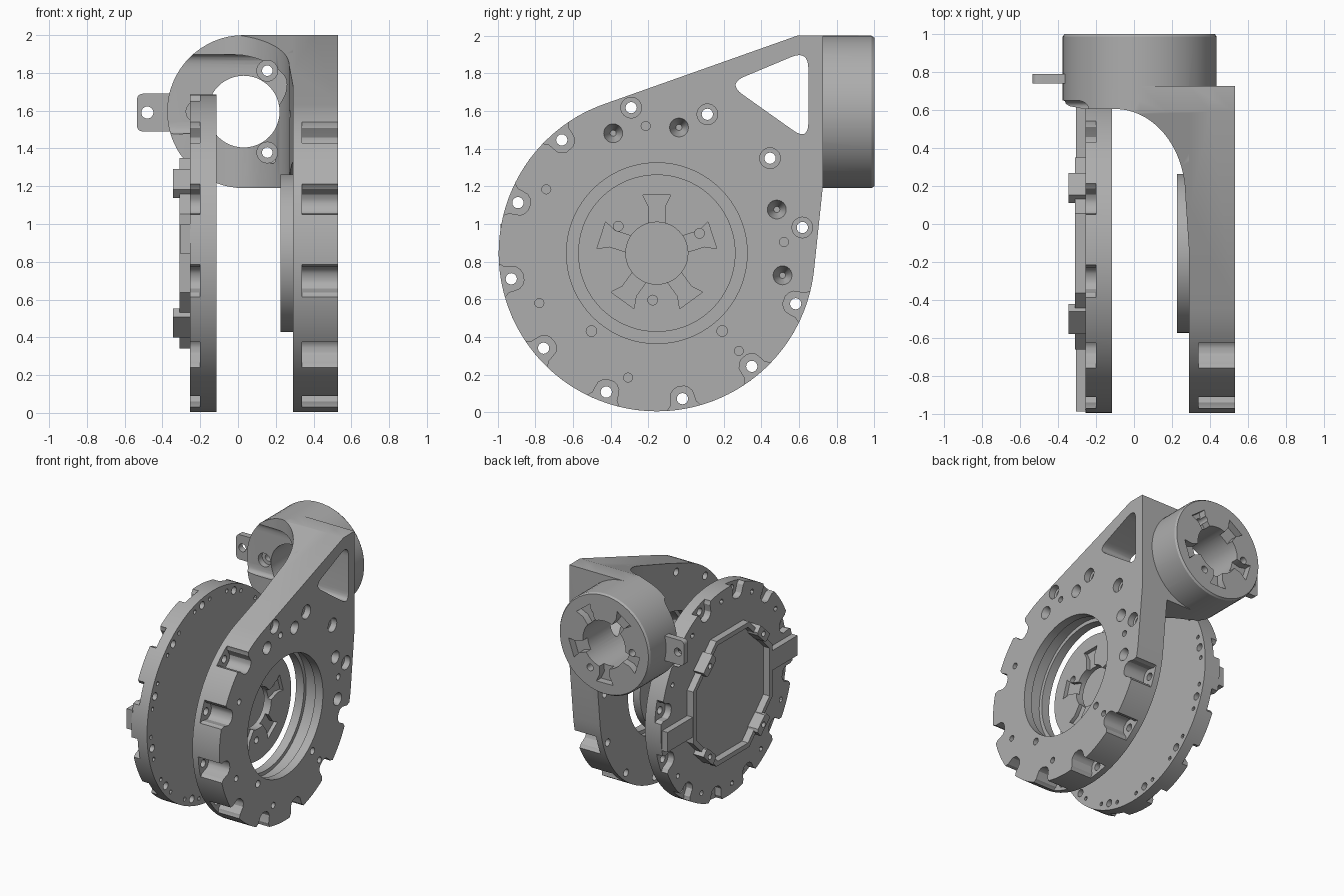
import bpy, bmesh
from math import sin, cos, radians
from mathutils import Vector

if "Cube" in bpy.data.objects:
    bpy.data.objects.remove(bpy.data.objects["Cube"], do_unlink=True)

metal = bpy.data.materials.new("machined_grey")
metal.use_nodes = True
metal.diffuse_color = (0.42, 0.42, 0.42, 1)
metal.node_tree.nodes["Principled BSDF"].inputs["Base Color"].default_value = (0.42, 0.42, 0.42, 1)

HUB = (-0.155, 0.845)    # main axis, as (y, z)
PIPE = (0.03, 1.595)     # rear axis, as (x, z)


# ---- outline helpers ----
def polar(c, r, a):
    return (c[0] + r * cos(radians(a)), c[1] + r * sin(radians(a)))


def arc(c, r, a0, a1, n):
    return [polar(c, r, a0 + (a1 - a0) * i / n) for i in range(n + 1)]


def circle(c, r, n=24, start=0):
    return arc(c, r, start, start + 360, n)[:-1]


def radial(c, a, rows):
    """Outline symmetric about a ray, from (radius, half width) rows."""
    u, v = (cos(radians(a)), sin(radians(a))), (-sin(radians(a)), cos(radians(a)))
    path = [(r, -w) for r, w in rows] + [(r, w) for r, w in reversed(rows)]
    return [(c[0] + r * u[0] + w * v[0], c[1] + r * u[1] + w * v[1]) for r, w in path]


def rounded(pts, d):
    """Polygon with its corners replaced by small curves."""
    out = []
    for i, p in enumerate(pts):
        p, q, s = Vector(p), Vector(pts[i - 1]), Vector(pts[(i + 1) % len(pts)])
        a, b = p + (q - p).normalized() * d, p + (s - p).normalized() * d
        for k in range(9):
            t = k / 8
            out.append(tuple(a * (1 - t) ** 2 + p * 2 * t * (1 - t) + b * t * t))
    return out


def rect(x0, x1, y0, y1):
    return [(x0, y0), (x1, y0), (x1, y1), (x0, y1)]


# ---- solid helpers: a prism is (outline, axis, start, end, end scale) ----
def place(p, axis, t):
    return {"x": (t, p[0], p[1]), "y": (p[0], t, p[1]), "z": (p[0], p[1], t)}[axis]


def solid(name, *prisms):
    bm = bmesh.new()
    for pts, axis, a, b, *taper in prisms:
        k = taper[0] if taper else 1
        m = [sum(p[i] for p in pts) / len(pts) for i in (0, 1)]
        end = [(m[0] + (p[0] - m[0]) * k, m[1] + (p[1] - m[1]) * k) for p in pts]
        lo = [bm.verts.new(place(p, axis, a)) for p in pts]
        hi = [bm.verts.new(place(p, axis, b)) for p in end]
        bm.faces.new(lo)
        bm.faces.new(hi[::-1])
        for i in range(len(pts)):
            bm.faces.new((lo[i - 1], lo[i], hi[i], hi[i - 1]))
    bmesh.ops.recalc_face_normals(bm, faces=bm.faces[:])
    me = bpy.data.meshes.new(name)
    bm.to_mesh(me)
    bm.free()
    me.materials.append(metal)
    ob = bpy.data.objects.new(name, me)
    bpy.context.scene.collection.objects.link(ob)
    return ob


def combine(ob, other, mode):
    mod = ob.modifiers.new("combine", "BOOLEAN")
    mod.operation, mod.object, mod.solver = mode, other, "EXACT"
    bpy.context.view_layer.update()
    me = bpy.data.meshes.new_from_object(ob.evaluated_get(bpy.context.evaluated_depsgraph_get()))
    ob.modifiers.clear()
    ob.data = me
    bpy.data.objects.remove(other, do_unlink=True)


def cut(ob, *prisms):
    combine(ob, solid("cutter", *prisms), "DIFFERENCE")


bolts = [10 + 30 * k for k in range(12)]
NOTCH = [(0.72, 0.02), (0.73, 0.04), (0.75, 0.058), (0.785, 0.065),
         (0.81, 0.068), (0.83, 0.085), (0.9, 0.11)]
SLOT = [(0.14, 0.045), (0.25, 0.045), (0.31, 0.075)]

# ---- housing: teardrop plate ----
teardrop = arc(HUB, 0.84, 110, 354, 90) + [(0.727, 1.2), (0.727, 2.0), (0.59, 2.0)]
housing = solid("housing", (teardrop, "x", 0.29, 0.53))

# ---- housing: curved arm that turns the plate into the rear pipe ----
sweep = [(-0.1 + 0.37 * sin(radians(t)), 0.15 + 0.455 * cos(radians(t))) for t in range(0, 91, 5)]
arm = solid("arm", ([(0.4, 0.727), (-0.4, 0.727), (-0.4, 0.66), (-0.34, 0.62), (-0.26, 0.605)]
                    + sweep + [(0.29, -0.15), (0.4, -0.15)], "z", 1.1, 2.1))
combine(arm, solid("mask", (teardrop, "x", -0.6, 0.6)), "INTERSECT")
stadium = arc(PIPE, 0.405, 90, 270, 32) + [(0.6, 1.19), (0.6, 2.0)]
combine(arm, solid("mask", (stadium, "y", -0.3, 0.9)), "INTERSECT")
combine(housing, arm, "UNION")
combine(housing, solid("pipe", (circle(PIPE, 0.405, 64), "y", 0.65, 0.985)), "UNION")
combine(housing, solid("lip", (circle(PIPE, 0.405, 64), "y", 0.985, 1.0, 0.975)), "UNION")

# ---- housing: openings ----
window = rounded([(0.22, 1.745), (0.65, 1.925), (0.65, 1.44)], 0.1)
cut(housing, (window, "x", -0.7, 0.7))
cut(housing, (circle(HUB, 0.48, 72), "x", 0.1, 0.6))
cut(housing, (circle(HUB, 0.51, 72), "x", 0.36, 0.46))
cut(housing, *[(radial(HUB, a, NOTCH), "x", 0.34, 0.6) for a in bolts if 120 < a])
cut(housing, *[(circle(polar(HUB, 0.785, a), 0.055), "x", 0.48, 0.6) for a in bolts if a < 120])
cut(housing, *[(circle(polar(HUB, 0.785, a), 0.03, 16), "x", 0.1, 0.6) for a in bolts])
cut(housing, *[(circle(polar(HUB, 0.678, a), 0.054), "x", 0.54, 0.44, 0.3) for a in (110, 80, 20, 350)])
cut(housing, *[(circle(polar(HUB, 0.678, a), 0.024, 16), "x", 0.49, 0.6)
               for a in (95, 150, 203, 257, 310, 5)])
cut(housing, *[(circle(polar(HUB, 0.54, a), 0.028, 16), "x", 0.45, 0.6) for a in (230, 310)])

# ---- pipe: bore, rear drive slots and screws ----
cut(housing, *[(radial(PIPE, 125 + 72 * k, SLOT), "y", 0.94, 1.1) for k in range(5)])
cut(housing, (circle(PIPE, 0.19, 48), "y", -0.1, 1.1))
screws = [polar(PIPE, 0.25, a) for a in (60, 180, 300)]
cut(housing, *[(circle(p, 0.055), "y", 0.15, 0.7) for p in screws])
cut(housing, *[(circle(p, 0.028, 16), "y", 0.15, 1.1) for p in screws])

# ---- cable tab beside the pipe ----
tab = solid("cable_tab", (rounded([(-0.535, 1.49), (-0.3, 1.49), (-0.3, 1.69), (-0.535, 1.69)], 0.035),
                          "y", 0.74, 0.79))
cut(tab, (circle((-0.48, 1.59), 0.032), "y", 0.6, 0.9))

# ---- output hub floating in the housing opening ----
hub = solid("output_hub", (circle(HUB, 0.418, 72), "x", 0.225, 0.29))
cut(hub, *[(radial(HUB, 90 + 72 * k, SLOT), "x", 0.26, 0.4) for k in range(5)])
cut(hub, (circle(HUB, 0.165, 48), "x", 0.1, 0.4))
cut(hub, *[(circle(polar(HUB, 0.25, a), 0.026, 16), "x", 0.235, 0.4) for a in (25, 145, 265)])

# ---- cover disc ----
cover = solid("cover_disc", (circle(HUB, 0.84, 120), "x", -0.255, -0.115))
cut(cover, *[(radial(HUB, a, NOTCH), "x", -0.4, -0.2) for a in bolts])
cut(cover, *[(circle(polar(HUB, 0.785, a), 0.03, 16), "x", -0.4, 0) for a in bolts])
cut(cover, *[(circle(polar(HUB, 0.79, a + d), 0.016, 12), "x", -0.15, 0) for a in bolts for d in (-7, 7)])
cut(cover, *[(circle(polar(HUB, 0.76, a + 15), 0.02, 12), "x", -0.4, -0.22) for a in bolts])

# ---- raised eight-sided rim with its two side channels ----
rim = solid("cover_rim", (circle(HUB, 0.546, 8, 22.5), "x", -0.255, -0.31))
cut(rim, (circle(HUB, 0.505, 8, 22.5), "x", -0.4, -0.2))
solid("front_channel", (rect(-0.985, -0.65, 0.84, 1.0), "x", -0.25, -0.305))
solid("rear_channel", (rect(0.34, 0.67, 0.69, 0.85), "x", -0.25, -0.305))

# ---- four screw lugs on the rim ----
for name, a in (("upper_rear_lug", 47), ("upper_front_lug", 133),
                ("lower_front_lug", 227), ("lower_rear_lug", 313)):
    lug = solid(name, (radial(HUB, a, [(0.46, 0.06), (0.475, 0.08), (0.535, 0.08)]), "x", -0.25, -0.345))
    cut(lug, (circle(polar(HUB, 0.5, a), 0.022, 16), "x", -0.4, -0.31))

# ---- smooth the round walls, keep machined edges sharp ----
bpy.ops.object.select_all(action="DESELECT")
for ob in bpy.context.scene.objects:
    if ob.type == "MESH":
        ob.select_set(True)
        bpy.context.view_layer.objects.active = ob
bpy.ops.object.shade_smooth_by_angle(angle=radians(30))
